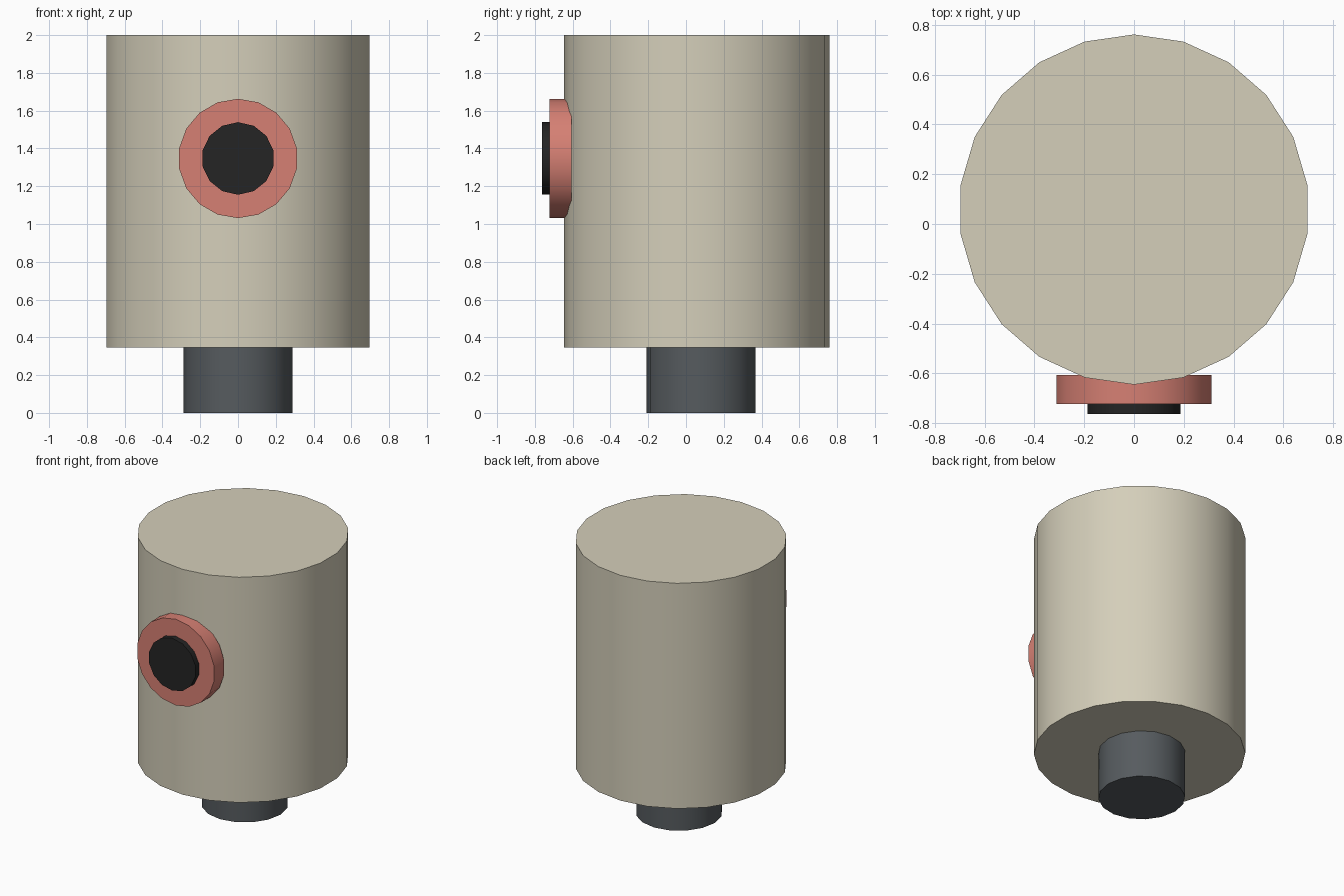
import bpy, bmesh
from math import sin, cos, tau, pi, radians
from mathutils import Matrix

cube = bpy.data.objects.get("Cube")
if cube:
    bpy.data.objects.remove(cube, do_unlink=True)


def material(name, rgb):
    mat = bpy.data.materials.new(name)
    mat.use_nodes = True
    color = (*rgb, 1.0)
    mat.diffuse_color = color
    bsdf = next(n for n in mat.node_tree.nodes if n.type == 'BSDF_PRINCIPLED')
    bsdf.inputs["Base Color"].default_value = color
    return mat


def cylinder(name, mat, sides, radius, depth, location, facing_front=False):
    """Capped prism with a corner on local +y, extruded upward or to the front."""
    bm = bmesh.new()
    ring = [bm.verts.new((radius * sin(tau * i / sides), radius * cos(tau * i / sides), 0))
            for i in range(sides)]
    base = bm.faces.new(ring)
    bmesh.ops.solidify  # solid is made by extruding the base cap
    cap = bmesh.ops.extrude_face_region(bm, geom=[base], use_keep_orig=True)
    verts = [v for v in cap["geom"] if isinstance(v, bmesh.types.BMVert)]
    bmesh.ops.translate(bm, verts=verts, vec=(0, 0, depth))
    if facing_front:
        bmesh.ops.transform(bm, matrix=Matrix.Rotation(pi / 2, 4, 'X'), verts=bm.verts)
    bmesh.ops.recalc_face_normals(bm, faces=bm.faces)
    mesh = bpy.data.meshes.new(name)
    bm.to_mesh(mesh)
    bm.free()
    mesh.materials.append(mat)
    obj = bpy.data.objects.new(name, mesh)
    obj.location = location
    bpy.context.collection.objects.link(obj)
    bpy.ops.object.select_all(action='DESELECT')
    obj.select_set(True)
    bpy.context.view_layer.objects.active = obj
    bpy.ops.object.shade_smooth_by_angle(angle=radians(30))
    return obj


cream = material("cream", (0.66, 0.62, 0.49))
coral = material("coral", (0.67, 0.215, 0.173))
grey = material("slate grey", (0.093, 0.105, 0.114))
black = material("black", (0.018, 0.018, 0.018))

# Main drum and the short stem it stands on
cylinder("body", cream, 22, 0.703, 1.653, (0, 0.058, 0.347))
cylinder("stem", grey, 16, 0.289, 0.36, (0, 0.08, 0))

# Round front fitting: coloured collar with a dark centre
cylinder("collar", coral, 18, 0.316, 0.116, (0, -0.606, 1.347), True)
cylinder("collar_centre", black, 14, 0.192, 0.06, (0, -0.702, 1.347), True)
